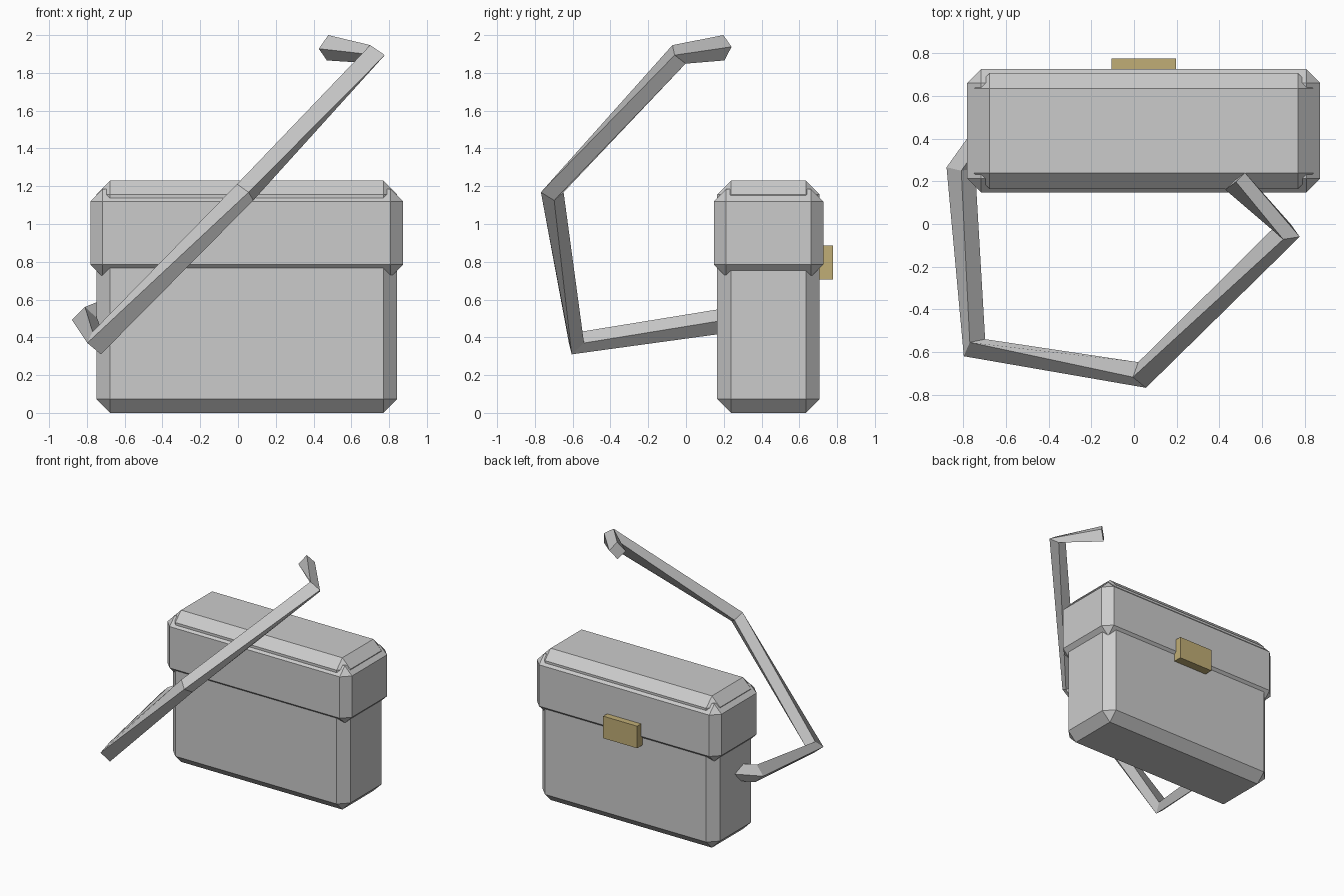
import bpy
import bmesh
from mathutils import Vector

cube = bpy.data.objects.get("Cube")
if cube:
    bpy.data.objects.remove(cube, do_unlink=True)


def make_material(name, color):
    mat = bpy.data.materials.new(name)
    mat.use_nodes = True
    mat.diffuse_color = color
    mat.node_tree.nodes["Principled BSDF"].inputs["Base Color"].default_value = color
    return mat


grey = make_material("plain grey", (0.6, 0.6, 0.6, 1))
brass = make_material("dull brass", (0.53, 0.42, 0.18, 1))


def finish(name, bm, mat):
    bmesh.ops.recalc_face_normals(bm, faces=bm.faces)
    mesh = bpy.data.meshes.new(name)
    bm.to_mesh(mesh)
    bm.free()
    mesh.materials.append(mat)
    obj = bpy.data.objects.new(name, mesh)
    bpy.context.collection.objects.link(obj)
    return obj


def box(name, low, high, mat, chamfer=0):
    """Box between two corners, with every edge cut by one flat chamfer."""
    low, high = Vector(low), Vector(high)
    bm = bmesh.new()
    bmesh.ops.create_cube(bm, size=1)
    bmesh.ops.scale(bm, vec=high - low, verts=bm.verts)
    bmesh.ops.translate(bm, vec=(low + high) / 2, verts=bm.verts)
    if chamfer:
        bmesh.ops.bevel(bm, geom=list(bm.edges), offset=chamfer,
                        segments=1, affect='EDGES')
    return finish(name, bm, mat)


def loft(name, joints, mat):
    """Square bar through joints of (centre, half diagonal, half diagonal)."""
    bm = bmesh.new()
    rings = []
    for joint in joints:
        c, p, q = map(Vector, joint)
        rings.append([bm.verts.new(c + d) for d in (p, q, -p, -q)])
    for a, b in zip(rings, rings[1:]):
        for i in range(4):
            j = (i + 1) % 4
            bm.faces.new((a[i], a[j], b[j], b[i]))
    bm.faces.new(rings[0])
    bm.faces.new(rings[-1])
    return finish(name, bm, mat)


# Case body and the slightly wider lid band around it
box("case_body", (-0.75, 0.165, 0), (0.842, 0.708, 1.23), grey, 0.073)
box("lid_band", (-0.782, 0.148, 0.72), (0.873, 0.727, 1.185), grey, 0.065)

# Clasp plate on the back
box("clasp", (-0.106, 0.69, 0.707), (0.198, 0.777, 0.886), brass)

# Angular carrying strap, starting inside the body
root = (-0.812, 0.263, 0.496), (-0.067, 0.003, -0.004), (0.002, -0.013, 0.065)
inside = Vector(root[0]) + Vector((0.2, 0.28, 0.08))
loft("strap", [
    (inside, root[1], root[2]),
    root,
    ((-0.748, -0.58, 0.37), (-0.05, -0.04, 0), (-0.022, 0.025, 0.06)),
    ((0.038, -0.708, 1.168), (0.018, -0.06, 0), (-0.043, -0.01, 0.043)),
    ((0.718, -0.037, 1.898), (0.059, -0.023, -0.004), (-0.018, -0.035, 0.049)),
    ((0.474, 0.201, 1.933), (0.046, 0.04, 0.005), (0.004, -0.003, 0.067)),
], grey)
